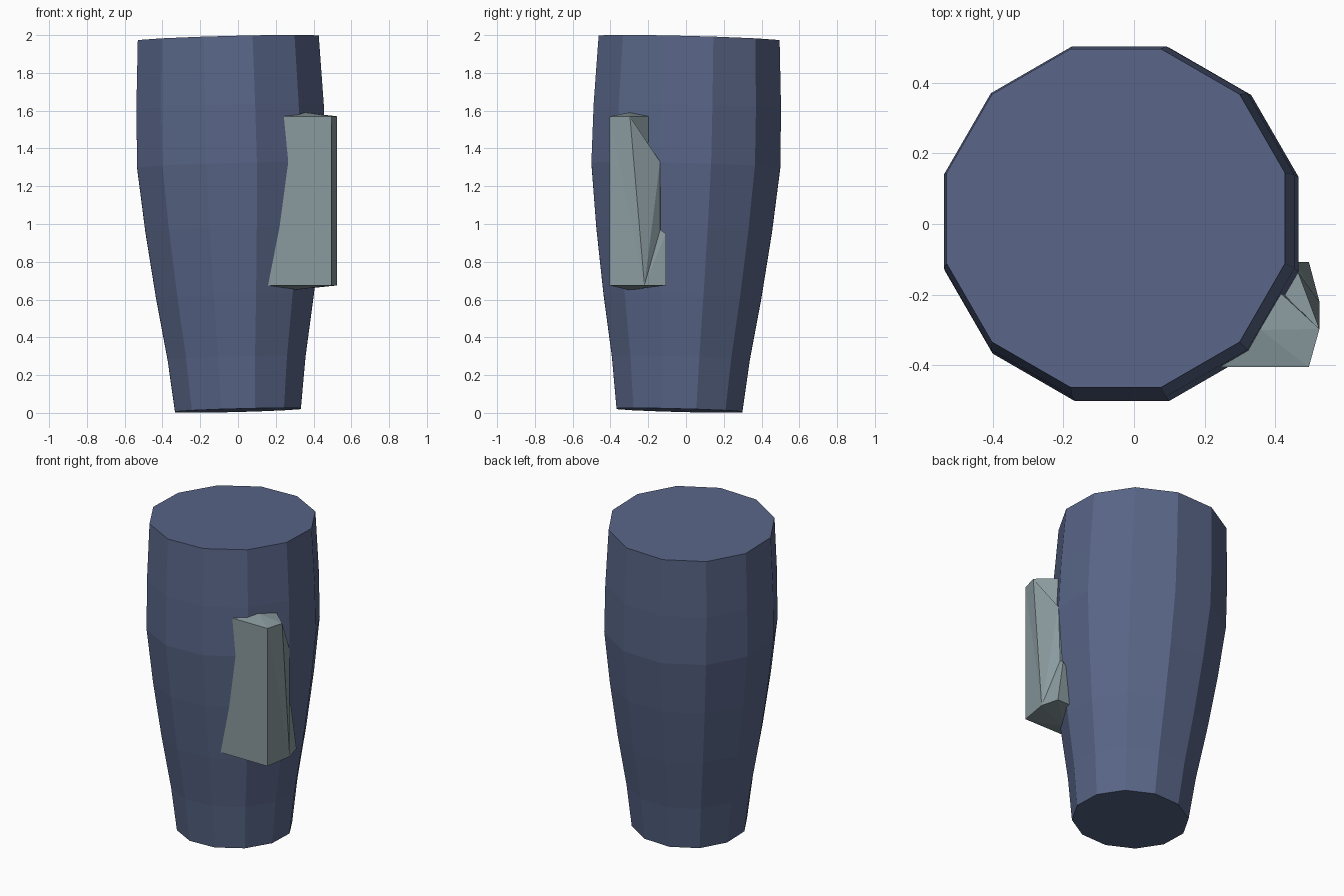
import bpy, math

if "Cube" in bpy.data.objects:
    bpy.data.objects.remove(bpy.data.objects["Cube"])

LEAN = 0.026      # slope of the leaning axis and of the tilted rings
SIDES = 12


def material(name, rgb):
    m = bpy.data.materials.new(name)
    m.diffuse_color = (*rgb, 1.0)
    m.use_nodes = True
    m.node_tree.nodes["Principled BSDF"].inputs["Base Color"].default_value = m.diffuse_color
    return m


def make_object(name, verts, faces, mat):
    mesh = bpy.data.meshes.new(name)
    mesh.from_pydata(verts, [], faces)
    mesh.materials.append(mat)
    mesh.validate()
    obj = bpy.data.objects.new(name, mesh)
    bpy.context.collection.objects.link(obj)
    return obj


blue = material("slate blue", (0.098, 0.130, 0.242))
grey = material("pale grey green", (0.255, 0.325, 0.345))

# Tapered twelve-sided body: (height, distance from axis to flat side)
profile = [(0.0135, 0.333), (0.29, 0.365), (0.62, 0.418), (0.97, 0.465),
           (1.31, 0.5), (1.62, 0.496), (1.983, 0.479)]
verts, faces = [], []
for z, apothem in profile:
    cx, cy = -LEAN * z, -0.035 + LEAN * z
    r = apothem / math.cos(math.pi / SIDES)
    for i in range(SIDES):
        a = (i + 0.5) * math.tau / SIDES
        dx, dy = r * math.cos(a), r * math.sin(a)
        verts.append((cx + dx, cy + dy, z + LEAN * (dx - dy)))
for k in range(len(profile) - 1):
    for i in range(SIDES):
        j = (i + 1) % SIDES
        b, t = k * SIDES, (k + 1) * SIDES
        faces.append((b + i, b + j, t + j, t + i))
faces.append(tuple(reversed(range(SIDES))))
faces.append(tuple(range((len(profile) - 1) * SIDES, len(profile) * SIDES)))
make_object("tapered_body", verts, faces, blue)

# Side block, with its inner ends buried in the body
LOW, HIGH = 0.675, 1.57
p = {
    "front_in_low": (0.08, -0.405, LOW), "front_in_high": (0.15, -0.405, HIGH),
    "front_low": (0.495, -0.405, LOW), "front_high": (0.495, -0.405, HIGH),
    "side_low": (0.525, -0.22, LOW), "side_high": (0.525, -0.297, HIGH),
    "back_low": (0.495, -0.107, LOW), "back_mid": (0.455, -0.107, 0.95),
    "notch_low": (0.453, -0.137, 0.97), "notch_high": (0.465, -0.137, 1.33),
    "step": (0.425, -0.20, 1.335), "back_high": (0.42, -0.20, HIGH),
    "peak_low": (0.29, -0.30, 0.65), "peak_high": (0.36, -0.30, 1.59),
    "in_low": (0.2, -0.107, LOW), "in_high": (0.2, -0.107, HIGH),
}
index = {name: i for i, name in enumerate(p)}
walls = [
    # front and outer corner
    ("front_in_low", "front_low", "front_high", "front_in_high"),
    ("front_low", "side_low", "front_high"),
    ("side_low", "side_high", "front_high"),
    # back, stepping in towards the body
    ("side_low", "notch_high", "side_high"),
    ("side_high", "notch_high", "step"),
    ("side_high", "step", "back_high"),
    ("side_low", "back_low", "back_mid"),
    ("side_low", "back_mid", "notch_low"),
    ("side_low", "notch_low", "notch_high"),
    ("in_low", "in_high", "front_in_high", "front_in_low"),
]
# faces running from the back edge into the body
edge = ["back_low", "back_mid", "notch_low", "notch_high", "step", "back_high"]
walls += [(a, "in_low", b) for a, b in zip(edge, edge[1:])]
walls.append(("back_high", "in_low", "in_high"))
# raised end caps
top = ["front_in_high", "front_high", "side_high", "back_high", "in_high"]
bottom = ["front_in_low", "front_low", "side_low", "back_low", "in_low"]
for i in range(5):
    j = (i + 1) % 5
    walls.append((top[i], top[j], "peak_high"))
    walls.append((bottom[j], bottom[i], "peak_low"))
make_object("side_block", list(p.values()),
            [tuple(index[n] for n in f) for f in walls], grey)
